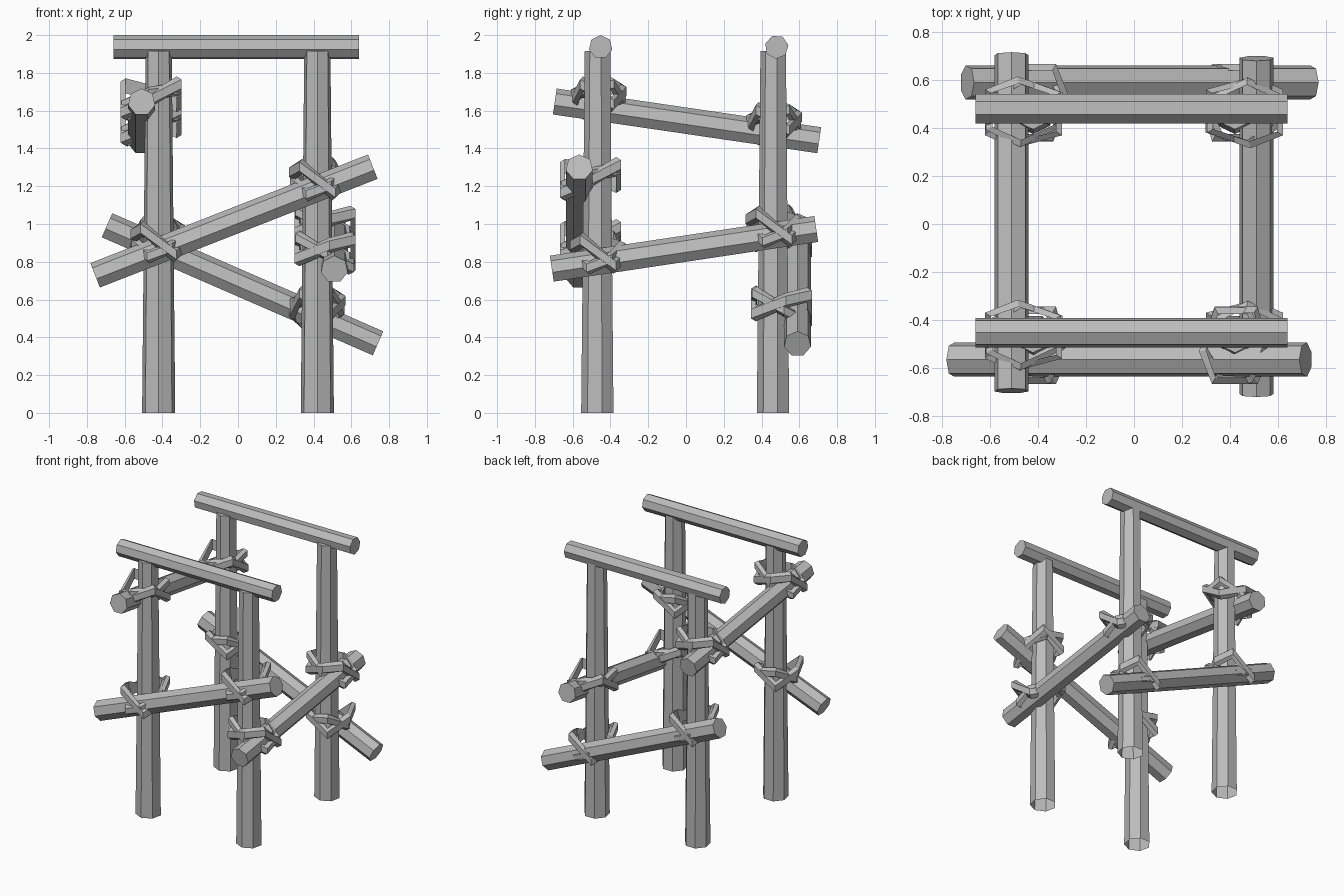
import bpy, bmesh, math
from mathutils import Vector, Matrix

cube = bpy.data.objects.get("Cube")
if cube:
    bpy.data.objects.remove(cube, do_unlink=True)

grey = bpy.data.materials.new("weathered_grey")
grey.use_nodes = True
grey.diffuse_color = (0.5, 0.5, 0.5, 1)
grey.node_tree.nodes["Principled BSDF"].inputs["Base Color"].default_value = (0.5, 0.5, 0.5, 1)

SIDES = 7


def finish(name, bm):
    bmesh.ops.recalc_face_normals(bm, faces=bm.faces)
    mesh = bpy.data.meshes.new(name)
    bm.to_mesh(mesh)
    bm.free()
    mesh.materials.append(grey)
    obj = bpy.data.objects.new(name, mesh)
    bpy.context.collection.objects.link(obj)
    return obj


def pole(name, start, end, r_start, r_end, apex, roll=0, open_start=False):
    """Seven-sided log from start to end with one edge facing the apex direction."""
    start, end = Vector(start), Vector(end)
    axis = (end - start).normalized()
    u = Vector(apex)
    u = (u - axis * u.dot(axis)).normalized()
    u = Matrix.Rotation(math.radians(roll), 3, axis) @ u
    v = axis.cross(u)
    bm = bmesh.new()
    rings = []
    for c, r in ((start, r_start), (end, r_end)):
        angles = [math.tau * i / SIDES for i in range(SIDES)]
        rings.append([bm.verts.new(c + (u * math.cos(a) + v * math.sin(a)) * r) for a in angles])
    for i in range(SIDES):
        j = (i + 1) % SIDES
        bm.faces.new((rings[0][i], rings[0][j], rings[1][j], rings[1][i]))
    bm.faces.new(rings[1])
    if not open_start:
        bm.faces.new(rings[0][::-1])
    return finish(name, bm)


def lashing(name, centre, turn, path, half_width, thick):
    """Closed flat strap along path points (tangent, outward, height)."""
    bm = bmesh.new()
    place = Matrix.Translation(centre) @ Matrix.Rotation(math.radians(turn), 4, 'Z')
    sections = []
    for t, n, z in path:
        out = Vector((t, -(n - 0.04), 0)).normalized() * thick
        base = Vector((t, -n, z))
        lift = Vector((0, 0, half_width))
        corners = (base - lift, base + out - lift * 0.6, base + out + lift * 0.6, base + lift)
        sections.append([bm.verts.new(place @ c) for c in corners])
    for i, a in enumerate(sections):
        b = sections[(i + 1) % len(sections)]
        for k in range(4):
            m = (k + 1) % 4
            bm.faces.new((a[k], b[k], b[m], a[m]))
    return finish(name, bm)


UP, FRONT = (0, 0, 1), (0, -1, 0)
PX, PY = 0.42, 0.465

# Upright posts, open underneath
for sx, side in ((1, "left"), (-1, "right")):
    for sy, end in ((-1, "front"), (1, "back")):
        pole(f"{end}_{side}_post", (sx * PX, sy * PY, 0), (sx * PX, sy * PY, 1.915),
             0.09, 0.071, FRONT, open_start=True)

# Top beams
pole("front_top_beam", (-0.66, -0.452, 1.937), (0.64, -0.452, 1.937), 0.063, 0.063, UP)
pole("back_top_beam", (-0.66, 0.48, 1.937), (0.64, 0.48, 1.937), 0.063, 0.063, UP, 22)

# Sloping rails: name, start, end, outward turn
rails = [
    ("front", (-0.755, -0.565, 0.725), (0.715, -0.565, 1.30), 0),
    ("back", (-0.695, 0.59, 0.99), (0.74, 0.59, 0.365), 180),
    ("left", (0.51, -0.71, 0.76), (0.51, 0.69, 0.97), 90),
    ("right", (-0.51, -0.695, 1.645), (-0.51, 0.705, 1.44), -90),
]

# Strap paths: one twisted around the joint, one tilted flat
twisted = [(-0.08, 0.175, 0.08), (0.08, 0.175, -0.06), (0.12, 0.07, -0.01),
           (0.08, -0.095, 0.09), (-0.07, -0.095, -0.02), (-0.12, 0.06, 0.05)]
tilted = [(-0.05, 0.165, -0.07), (0.06, 0.17, -0.02), (0.115, 0.05, 0.04),
          (0.05, -0.09, 0.06), (-0.07, -0.09, 0.09), (-0.115, 0.05, 0.0)]

for side, a, b, turn in rails:
    pole(f"{side}_rail", a, b, 0.073, 0.073, UP)
    along = 0 if side in ("front", "back") else 1
    for sign, end in ((-1, "first"), (1, "second")):
        at = sign * (PX, PY)[along]
        f = (at - a[along]) / (b[along] - a[along])
        z = a[2] + f * (b[2] - a[2]) + 0.04
        if along == 0:
            centre = (at, math.copysign(PY, a[1]), z)
        else:
            centre = (math.copysign(PX, a[0]), at, z)
        lashing(f"{side}_{end}_twisted_lashing", centre, turn, twisted, 0.04, 0.03)
        lashing(f"{side}_{end}_tilted_lashing", centre, turn, tilted, 0.035, 0.03)
